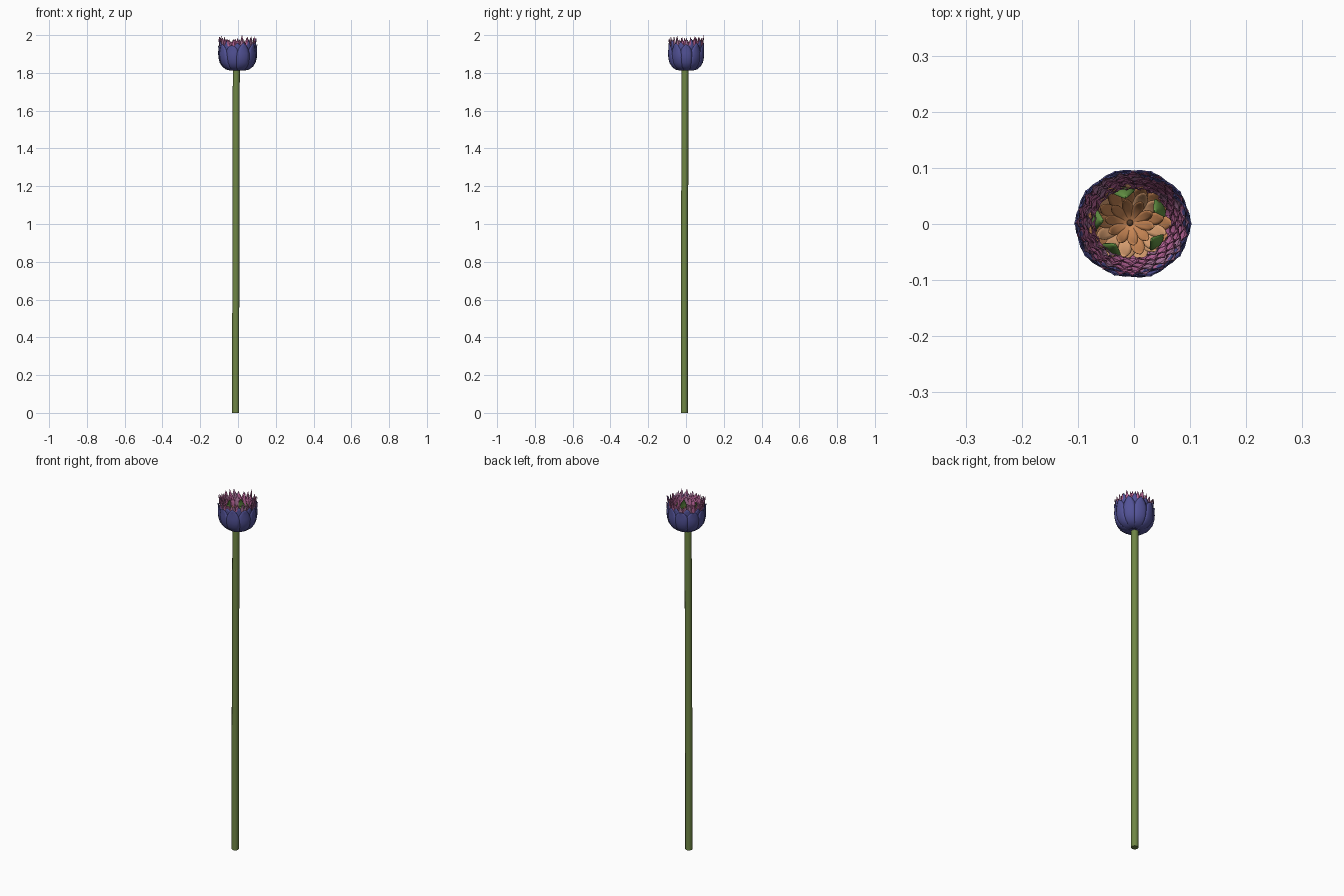
import bpy, bmesh, math, random
from mathutils import Vector

if "Cube" in bpy.data.objects:
    bpy.data.objects.remove(bpy.data.objects["Cube"])

random.seed(7)


def material(name, rgb):
    m = bpy.data.materials.new(name)
    m.diffuse_color = (*rgb, 1)
    m.use_nodes = True
    m.node_tree.nodes["Principled BSDF"].inputs["Base Color"].default_value = m.diffuse_color
    return m


BLUE = material("indigo blue", (0.085, 0.085, 0.31))
PINK = material("rose pink", (0.52, 0.14, 0.34))
MAUVE = material("dusty mauve", (0.44, 0.19, 0.36))
PEACH = material("peach", (0.72, 0.36, 0.17))
ORANGE = material("soft orange", (0.58, 0.24, 0.09))
LEAF = material("leaf green", (0.13, 0.30, 0.06))
STEM = material("stem green", (0.16, 0.24, 0.06))
BROWN = material("dark brown", (0.10, 0.05, 0.025))


def finish(bm, name, mats, thick=0):
    me = bpy.data.meshes.new(name)
    bm.normal_update()
    bm.to_mesh(me)
    bm.free()
    for m in mats:
        me.materials.append(m)
    ob = bpy.data.objects.new(name, me)
    bpy.context.collection.objects.link(ob)
    if thick:
        s = ob.modifiers.new("thickness", "SOLIDIFY")
        s.thickness = thick
        s.offset = 0
    bpy.ops.object.select_all(action='DESELECT')
    ob.select_set(True)
    bpy.context.view_layer.objects.active = ob
    bpy.ops.object.shade_smooth_by_angle(angle=math.radians(40))
    return ob


def sample(profile, t):
    """Smooth (Catmull-Rom) point on a radius/height profile."""
    n = len(profile) - 1
    i = min(int(t * n), n - 1)
    f = t * n - i
    p = [Vector(profile[max(0, min(n, i + k))]) for k in (-1, 0, 1, 2)]
    return 0.5 * (2 * p[1] + (p[2] - p[0]) * f
                  + (2 * p[0] - 5 * p[1] + 4 * p[2] - p[3]) * f * f
                  + (3 * p[1] - p[0] - 3 * p[2] + p[3]) * f ** 3)


def petal(bm, profile, angle, half, centre, widest=0.65, mat=0, cup=0.003, nu=4, nv=9):
    """Pointed petal wrapped round the flower axis along a profile."""
    rows = []
    for j in range(nv + 1):
        t = j / nv
        r, z = sample(profile, t)
        if t < widest:
            w = half * (0.3 + 0.7 * math.sin(t / widest * math.pi / 2))
        else:
            w = half * max(0.03, 1 - ((t - widest) / (1 - widest)) ** 1.7)
        row = []
        for i in range(nu + 1):
            u = 2 * i / nu - 1
            a = angle + u * min(w / max(r, 0.004), 1.2)
            rr = max(r - cup * u * u, 0.001)
            row.append(bm.verts.new((centre[0] + rr * 1.03 * math.cos(a),
                                     centre[1] + rr * 0.96 * math.sin(a), z)))
        rows.append(row)
    for a, b in zip(rows, rows[1:]):
        for i in range(nu):
            bm.faces.new((a[i], a[i + 1], b[i + 1], b[i])).material_index = mat


C = (-0.002, 0.001)
INNER = (-0.007, 0.002)

# stem, a slightly leaning tube
bm = bmesh.new()
rings = []
for x, y, z in ((-0.012, -0.008, 0), (-0.012, -0.008, 0.5), (-0.011, -0.007, 1.0),
                (-0.010, -0.006, 1.5), (-0.009, -0.005, 1.825)):
    rings.append([bm.verts.new((x + 0.0185 * math.cos(k * math.tau / 12),
                                y + 0.0185 * math.sin(k * math.tau / 12), z)) for k in range(12)])
for a, b in zip(rings, rings[1:]):
    for k in range(12):
        bm.faces.new((a[k], a[(k + 1) % 12], b[(k + 1) % 12], b[k]))
bm.faces.new(rings[0][::-1])
bm.faces.new(rings[-1])
finish(bm, "stem", [STEM])

# outer blue petals, two overlapping rings
bm = bmesh.new()
for ring, (n, dr, top) in enumerate(((10, 0, 1.955), (10, -0.004, 1.968))):
    for k in range(n):
        t = top + random.uniform(-0.012, 0.012)
        d = dr + random.uniform(-0.001, 0.001)
        petal(bm, [(0.012, 1.813), (0.055 + d, 1.816), (0.088 + d, 1.845), (0.100 + d, 1.89),
                   (0.099 + d, 1.93), (0.102 + d, t)],
              (k + ring * 0.5) * math.tau / n, 0.037, C, 0.6)
finish(bm, "outer_petals", [BLUE], 0.0015)

# rings of narrow pink petals forming the rim
bm = bmesh.new()
for ring in range(5):
    n = 24 - ring
    for k in range(n):
        d = -0.0065 * ring + random.uniform(-0.0015, 0.0015)
        t = 1.988 - 0.009 * ring + random.uniform(-0.012, 0.010)
        if ring == 0 and k == 5:
            t = 2.0
        petal(bm, [(0.03, 1.825), (0.075 + d, 1.84), (0.093 + d, 1.88),
                   (0.092 + d, 1.93), (0.098 + d, t)],
              (k + ring * 0.5 + random.uniform(-0.15, 0.15)) * math.tau / n,
              0.0145, C, 0.65, random.choice((0, 0, 1)), 0.002)
finish(bm, "rim_petals", [PINK, MAUVE], 0.0012)

# peach petals lining the inner bowl
bm = bmesh.new()
for ring, (n, r, lift, half) in enumerate(((15, 0.070, 0, 0.0145), (13, 0.062, 0.007, 0.0115),
                                           (10, 0.042, 0.012, 0.009))):
    for k in range(n):
        j = random.uniform(0.93, 1.05)
        petal(bm, [(0.004, 1.845 + lift), (r * 0.4 * j, 1.853 + lift), (r * 0.75 * j, 1.872 + lift),
                   (r * j, 1.905 + lift)],
              (k + ring * 0.37) * math.tau / n, half, INNER, 0.7,
              random.choice((0, 0, 1)) if ring < 2 else 1, -0.002)
finish(bm, "inner_petals", [PEACH, ORANGE], 0.0012)

# small green leaves standing inside the rim
bm = bmesh.new()
for deg in (100, 28, -38, 175, 237):
    a = math.radians(deg)
    petal(bm, [(0.066, 1.875), (0.066, 1.90), (0.060, 1.93), (0.050, 1.955)],
          a, 0.020, INNER, 0.4, 0, 0.004)
finish(bm, "inner_leaves", [LEAF], 0.0012)

# dark heart of the flower
bm = bmesh.new()
bmesh.ops.create_uvsphere(bm, u_segments=10, v_segments=6, radius=0.006)
bmesh.ops.translate(bm, verts=bm.verts, vec=(INNER[0], INNER[1], 1.857))
finish(bm, "flower_heart", [BROWN])
